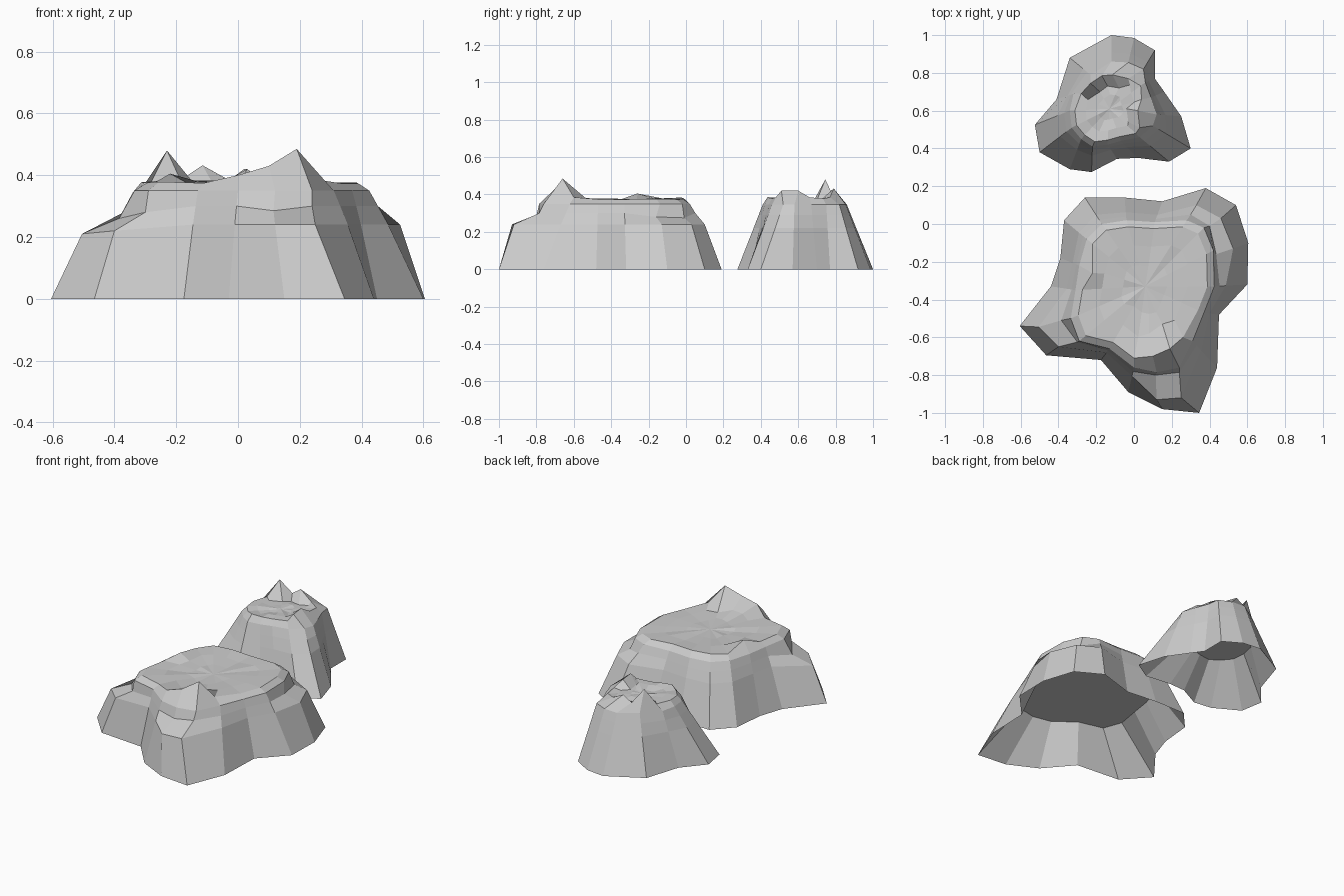
import bpy, bmesh, random
from mathutils import Vector

random.seed(4)


def build_rock(name, base, rim, centre, rim_z, top_z, walls, caps, liner, overrides):
    """Loft a rock: base outline -> wall rings -> rim -> plateau, plus a hollow underside."""
    n = len(base)
    c = Vector(centre)
    rings = [[Vector((x, y, 0)) for x, y in base]]
    for t, z in walls:
        rings.append([Vector((*Vector(b).lerp(Vector(r), t), z)) for b, r in zip(base, rim)])
    rings.append([Vector((x, y, rim_z)) for x, y in rim])
    for s, dz in caps:
        rings.append([Vector((*c.lerp(Vector(r), s), top_z + dz + random.uniform(-.006, .006)))
                      for r in rim])
    for (ring, i), co in overrides.items():
        rings[ring][i] = Vector(co)

    bm = bmesh.new()
    vs = [[bm.verts.new(co) for co in ring] for ring in rings]
    # Hollow underside: steep inner walls up to a flat ceiling
    scale, ceiling_z = liner
    ceiling = [bm.verts.new((*c.lerp(Vector(r), scale), ceiling_z)) for r in rim]
    for lo, hi in list(zip(vs, vs[1:])) + [(ceiling, vs[0])]:
        for i in range(n):
            j = (i + 1) % n
            bm.faces.new((lo[i], lo[j], hi[j], hi[i]))
    bm.faces.new(ceiling[::-1])
    mid = bm.verts.new((*c, top_z - .005))
    for i in range(n):
        bm.faces.new((vs[-1][i], vs[-1][(i + 1) % n], mid))
    bmesh.ops.recalc_face_normals(bm, faces=bm.faces)
    me = bpy.data.meshes.new(name)
    bm.to_mesh(me)
    bm.free()
    ob = bpy.data.objects.new(name, me)
    bpy.context.collection.objects.link(ob)
    return ob


# Large rock: outline on the ground and at the plateau rim
large_base = [(.38, .19), (.54, .10), (.605, -.10), (.60, -.32), (.45, -.48), (.44, -.76),
              (.345, -1), (.15, -.98), (-.03, -.89), (-.175, -.72), (-.465, -.695),
              (-.605, -.54), (-.44, -.33), (-.39, -.18), (-.37, .02), (-.26, .14),
              (-.05, .14), (.15, .12)]
large_rim = [(.28, .02), (.37, -.02), (.42, -.14), (.425, -.33), (.37, -.47), (.31, -.62),
             (.24, -.76), (.12, -.785), (0, -.76), (-.13, -.66), (-.29, -.62),
             (-.335, -.5), (-.31, -.35), (-.29, -.22), (-.25, -.08), (-.17, 0),
             (-.04, .02), (.11, .01)]
# Corner ledges (rings 1 and 2) and the pointed bump on the plateau
large_details = {
    (1, 0): (.33, .10, .24), (2, 0): (.30, .05, .30),
    (1, 1): (.46, .03, .24), (2, 1): (.40, -.01, .275),
    (1, 2): (.525, -.13, .24), (2, 2): (.435, -.16, .28),
    (1, 6): (.25, -.92, .24), (2, 6): (.24, -.785, .30),
    (1, 7): (.12, -.93, .24), (2, 7): (.115, -.80, .285),
    (1, 10): (-.40, -.65, .22), (2, 10): (-.30, -.625, .28),
    (1, 11): (-.505, -.545, .21), (2, 11): (-.385, -.51, .26),
    (4, 6): (.19, -.66, .485), (4, 7): (.10, -.70, .43), (4, 8): (.0, -.71, .40),
    (4, 5): (.26, -.60, .385), (5, 6): (.15, -.53, .375), (5, 7): (.08, -.58, .39),
    (4, 13): (-.22, -.26, .405)}
build_rock("large_rock", large_base, large_rim, (.06, -.33), .35, .375,
           [(.65, .24), (.84, .30)], [(.9, .003), (.62, 0), (.32, -.003)],
           (.97, .24), large_details)

# Small rock
small_base = [(-.12, 1), (0, .985), (.11, .92), (.11, .77), (.16, .70), (.25, .57), (.30, .40),
              (.185, .33), (.02, .35), (-.09, .345), (-.225, .275), (-.34, .29), (-.5, .38),
              (-.525, .525), (-.41, .66), (-.34, .88)]
small_rim = [(-.12, .86), (-.03, .855), (.05, .82), (.06, .75), (.09, .67), (.12, .58),
             (.10, .52), (.03, .46), (-.07, .44), (-.14, .42), (-.22, .41), (-.28, .45),
             (-.33, .51), (-.34, .60), (-.32, .69), (-.23, .79)]
# Jagged peaks along the back and right rim
small_details = {
    (4, 14): (-.28, .69, .38), (4, 15): (-.23, .745, .48), (4, 0): (-.17, .785, .395),
    (4, 1): (-.115, .79, .432), (4, 2): (-.03, .77, .385),
    (4, 4): (.04, .66, .385), (4, 5): (.02, .60, .42), (4, 6): (.03, .51, .42),
    (5, 15): (-.18, .70, .37), (5, 0): (-.14, .73, .37), (5, 1): (-.08, .72, .37),
    (5, 5): (-.04, .61, .375), (5, 6): (-.03, .54, .375)}
build_rock("small_rock", small_base, small_rim, (-.13, .61), .345, .378,
           [(.64, .22), (.84, .29)], [(.87, .003), (.6, 0), (.3, -.003)],
           (.95, .22), small_details)
